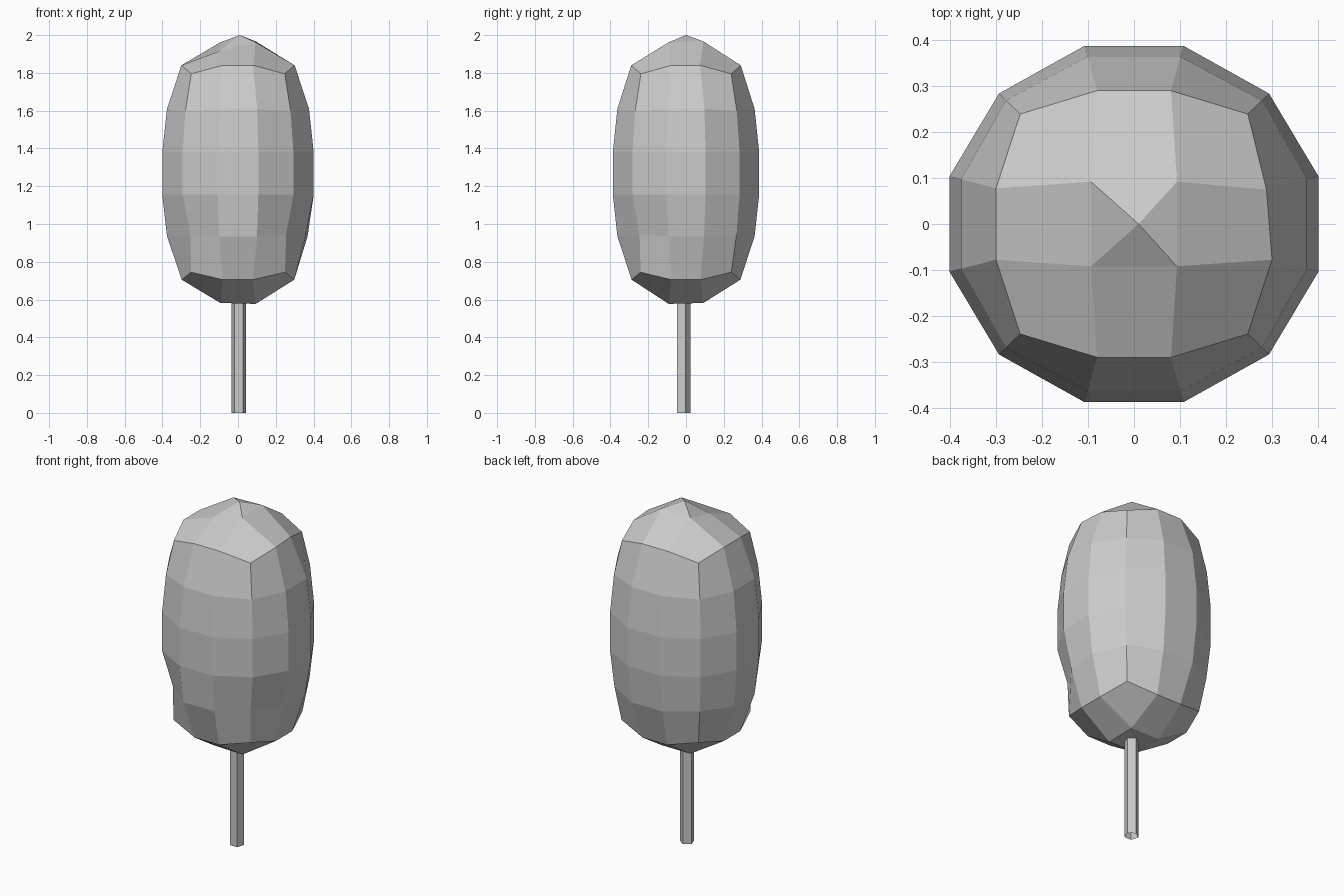
import bpy, bmesh
from math import cos, sin, pi, radians

if "Cube" in bpy.data.objects:
    bpy.data.objects.remove(bpy.data.objects["Cube"])


def finish(bm, name):
    bmesh.ops.recalc_face_normals(bm, faces=bm.faces)
    mesh = bpy.data.meshes.new(name)
    bm.to_mesh(mesh)
    bm.free()
    obj = bpy.data.objects.new(name, mesh)
    bpy.context.collection.objects.link(obj)
    return obj


# Crown rings: edge radius, corner radius, edge height, corner height
RINGS = [
    (0.298, 0.340, 0.705, 0.745),
    (0.376, 0.378, 0.935, 0.945),
    (0.401, 0.401, 1.155, 1.155),
    (0.401, 0.401, 1.38, 1.38),
    (0.376, 0.380, 1.61, 1.60),
    (0.300, 0.338, 1.84, 1.795),
]
# Small hand-made dents: (ring, point) -> radius factor
DENTS = {(1, 7): 0.91, (1, 10): 0.92, (1, 11): 0.95, (1, 0): 0.98, (5, 0): 0.96}

bm = bmesh.new()
rings = []
for k, (re, rc, ze, zc) in enumerate(RINGS):
    ring = []
    for i in range(12):
        corner = i % 3 == 1
        a = radians(15 + 30 * i)
        r = (rc if corner else re) * DENTS.get((k, i), 1)
        ring.append(bm.verts.new((1.035 * r * cos(a), r * sin(a), zc if corner else ze)))
    rings.append(ring)
for lo, hi in zip(rings, rings[1:]):
    for i in range(12):
        j = (i + 1) % 12
        bm.faces.new((lo[i], lo[j], hi[j], hi[i]))


# Cube-style caps: four inner points and a middle point
def cap(ring, z, z_mid, dips):
    inner = [bm.verts.new((0.132 * cos(pi / 4 + q * pi / 2), 0.13 * sin(pi / 4 + q * pi / 2), z + dips[q]))
             for q in range(4)]
    mid = bm.verts.new((0.01, 0, z_mid))
    for q in range(4):
        n = (q + 1) % 4
        bm.faces.new((ring[3 * q], ring[3 * q + 1], ring[3 * q + 2], inner[q]))
        bm.faces.new((ring[3 * q + 2], ring[(3 * q + 3) % 12], inner[n], inner[q]))
        bm.faces.new((inner[q], inner[n], mid))


cap(rings[-1], 1.962, 2.0, (0.005, 0, -0.045, 0))
cap(rings[0], 0.582, 0.585, (0, 0, 0, -0.005))
finish(bm, "tree_crown")

# Five-sided trunk, flat side to the front
bm = bmesh.new()
rows = []
for z in (0, 0.64):
    rows.append([bm.verts.new((0.004 + 0.039 * cos(pi / 2 + i * 2 * pi / 5),
                               -0.016 + 0.039 * sin(pi / 2 + i * 2 * pi / 5), z)) for i in range(5)])
for i in range(5):
    j = (i + 1) % 5
    bm.faces.new((rows[0][i], rows[0][j], rows[1][j], rows[1][i]))
finish(bm, "tree_trunk")
